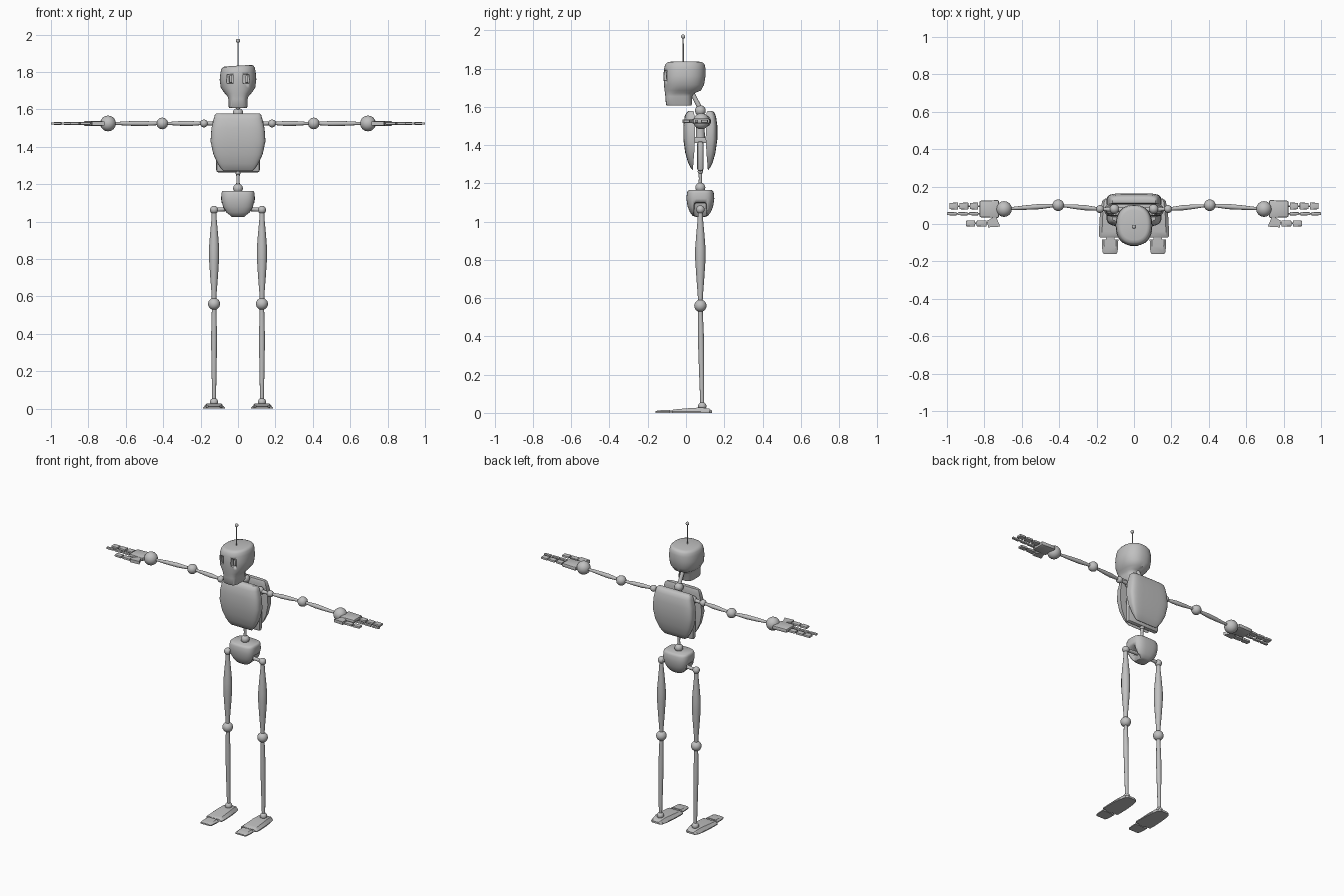
import bpy, bmesh, math
from mathutils import Vector

cube = bpy.data.objects.get("Cube")
if cube:
    bpy.data.objects.remove(cube)

grey = bpy.data.materials.new("light_grey")
grey.use_nodes = True
grey.diffuse_color = (0.53, 0.53, 0.53, 1)
grey.node_tree.nodes["Principled BSDF"].inputs["Base Color"].default_value = grey.diffuse_color
HIP_Y = 0.075
ARM_Z = 1.525


def finish(name, bm, smooth=40):
    bmesh.ops.recalc_face_normals(bm, faces=bm.faces)
    mesh = bpy.data.meshes.new(name)
    bm.to_mesh(mesh)
    bm.free()
    mesh.materials.append(grey)
    obj = bpy.data.objects.new(name, mesh)
    bpy.context.collection.objects.link(obj)
    bpy.ops.object.select_all(action='DESELECT')
    obj.select_set(True)
    bpy.context.view_layer.objects.active = obj
    bpy.ops.object.shade_smooth_by_angle(angle=math.radians(smooth))
    return obj


def skin(name, rings, smooth=40):
    """Joins rings of equal length and caps both ends."""
    bm = bmesh.new()
    rows = [[bm.verts.new(p) for p in ring] for ring in rings]
    n = len(rows[0])
    for a, b in zip(rows, rows[1:]):
        for i in range(n):
            bm.faces.new((a[i], a[(i + 1) % n], b[(i + 1) % n], b[i]))
    bm.faces.new(rows[0])
    bm.faces.new(rows[-1])
    return finish(name, bm, smooth)


def power(v, n):
    return math.copysign(abs(v) ** (2 / n), v)


def oval(z, half_x, front, back, n=2.5, tilt=0, count=40):
    ring = []
    for i in range(count):
        a = math.tau * i / count
        x = half_x * power(math.cos(a), n)
        y = (front + back) / 2 + (back - front) / 2 * power(math.sin(a), n)
        ring.append((x, y, z + tilt * x))
    return ring


def half_oval(z, half_x, inner, outer, n=4, count=24):
    return [(half_x * power(math.cos(math.pi * i / count), n),
             inner + (outer - inner) * power(math.sin(math.pi * i / count), n), z)
            for i in range(count + 1)]


def ball(name, centre, r):
    bm = bmesh.new()
    bmesh.ops.create_uvsphere(bm, u_segments=24, v_segments=14, radius=r)
    bmesh.ops.translate(bm, verts=bm.verts, vec=centre)
    return finish(name, bm, 60)


def limb(name, start, end, profile, count=16):
    """Round bar whose profile lists (fraction along, radius)."""
    start, end = Vector(start), Vector(end)
    turn = (end - start).to_track_quat('Z', 'Y')
    rings = []
    for t, r in profile:
        c = start.lerp(end, t)
        rings.append([c + turn @ Vector((r * math.cos(math.tau * i / count),
                                         r * math.sin(math.tau * i / count), 0))
                      for i in range(count)])
    return skin(name, rings, 50)


def block(name, low, high, bevel=0.004, taper=1.0):
    """Bevelled box; taper scales the y size of its outer x end."""
    low, high = Vector(low), Vector(high)
    bm = bmesh.new()
    bmesh.ops.create_cube(bm, size=1)
    mid, size = (low + high) / 2, high - low
    for v in bm.verts:
        if v.co.x > 0:
            v.co.y *= taper
        v.co = mid + v.co * size
    bmesh.ops.bevel(bm, geom=bm.edges[:], offset=bevel, segments=2, affect='EDGES', profile=0.5)
    return finish(name, bm)


def cut(target, cutter):
    cutter.hide_render = True
    mod = target.modifiers.new("cut", 'BOOLEAN')
    mod.operation, mod.solver, mod.object = 'DIFFERENCE', 'EXACT', cutter
    bpy.context.view_layer.objects.active = target
    bpy.ops.object.modifier_apply(modifier=mod.name)
    bpy.data.objects.remove(cutter)


def mirrored(obj, name):
    """Copies a left part to the right side."""
    bm = bmesh.new()
    bm.from_mesh(obj.data)
    for v in bm.verts:
        v.co.x *= -1
    finish(name, bm, 45)


# Head: narrow jaw flaring into a flat-topped skull, with square eye sockets
head = skin("head", [
    oval(1.607, 0.046, -0.100, 0.028, 3.5), oval(1.613, 0.050, -0.105, 0.031, 3.5),
    oval(1.655, 0.050, -0.108, 0.031, 3.2), oval(1.672, 0.058, -0.110, 0.045, 2.8),
    oval(1.685, 0.070, -0.112, 0.078, 2.5), oval(1.715, 0.092, -0.115, 0.094, 2.4),
    oval(1.76, 0.098, -0.118, 0.102, 2.3, 0.02), oval(1.80, 0.094, -0.115, 0.102, 2.3, 0.05),
    oval(1.820, 0.089, -0.109, 0.098, 2.3, 0.06), oval(1.830, 0.082, -0.100, 0.090, 2.3, 0.06),
    oval(1.834, 0.070, -0.085, 0.075, 2.3, 0.06)])
for s in (-1, 1):
    cx = s * 0.043
    cut(head, block("eye_cutter", (cx - 0.016, -0.15, 1.738), (cx + 0.016, -0.088, 1.788), 0.003))
    block("eye_plate", (cx - 0.004, -0.105, 1.742), (cx + 0.011, -0.08, 1.782), 0.003)
limb("antenna", (0, -0.015, 1.82), (0, -0.015, 1.965), [(0, 0.004), (1, 0.003)], 8)
ball("antenna_tip", (0, -0.015, 1.967), 0.011)
limb("neck", (0, 0.025, 1.685), (0, HIP_Y, 1.59), [(0, 0.012), (1, 0.012)])
ball("neck_base", (0, HIP_Y, 1.58), 0.028)

# Chest: two opposed curved shells around a central frame
levels = [(1.27, 0.075, 0.036, 0.034), (1.285, 0.090, 0.037, 0.022), (1.31, 0.108, 0.039, 0.010),
          (1.36, 0.132, 0.043, -0.004), (1.43, 0.147, 0.047, -0.014), (1.50, 0.142, 0.046, -0.014),
          (1.55, 0.130, 0.044, -0.007), (1.57, 0.124, 0.042, 0.002), (1.578, 0.116, 0.038, 0.012)]
skin("chest_shell", [half_oval(z, w, i, o) for z, w, i, o in levels])
skin("back_shell", [half_oval(z, w, 0.15 - i, 0.15 - o, 5) for z, w, i, o in levels])
block("chest_crossbar", (-0.10, 0.025, 1.41), (0.10, 0.125, 1.44), 0.005)
block("abdomen_plate", (-0.117, 0.058, 1.263), (0.117, 0.092, 1.42), 0.014)
limb("chest_column", (0, HIP_Y, 1.42), (0, HIP_Y, 1.58), [(0, 0.025), (1, 0.018)])

# Waist and pelvis
limb("spine", (0, HIP_Y, 1.17), (0, HIP_Y, 1.28), [(0, 0.012), (0.5, 0.008), (1, 0.012)])
ball("spine_top_joint", (0, HIP_Y, 1.262), 0.014)
ball("spine_base_joint", (0, HIP_Y, 1.178), 0.026)
pelvis = skin("pelvis", [
    oval(1.025, 0.035, 0.05, 0.10, 2.5), oval(1.03, 0.050, 0.035, 0.115, 2.6),
    oval(1.05, 0.070, 0.020, 0.130, 2.8), oval(1.08, 0.084, 0.008, 0.142, 3),
    oval(1.12, 0.090, 0.002, 0.148, 3.2), oval(1.15, 0.089, 0.005, 0.145, 3.2),
    oval(1.16, 0.086, 0.009, 0.141, 3.2), oval(1.165, 0.080, 0.016, 0.134, 3.2)])
for s in (-1, 1):
    cut(pelvis, block("hip_cutter", (s * 0.09 - 0.055, 0.042, 0.98),
                      (s * 0.09 + 0.055, 0.108, 1.10), 0.012))

left = []
# Left leg
hip, knee, ankle = (0.128, HIP_Y, 1.063), (0.128, HIP_Y, 0.56), (0.128, 0.085, 0.035)
left += [
    limb("hip_axle", (0.02, HIP_Y, 1.07), hip, [(0, 0.012), (1, 0.010)]),
    ball("hip_joint", hip, 0.022), ball("knee_joint", knee, 0.032), ball("ankle_joint", ankle, 0.022),
    limb("thigh", hip, knee, [(0, 0.012), (0.1, 0.014), (0.25, 0.021), (0.4, 0.027), (0.52, 0.027),
                              (0.7, 0.021), (0.88, 0.014), (1, 0.011)]),
    limb("shin", knee, ankle, [(0, 0.011), (0.12, 0.013), (0.35, 0.016), (0.6, 0.014), (1, 0.010)])]


def foot_section(y, half, top, low=0.0):
    outline = [(-1, low), (-1, low + 0.006), (-0.72, top), (0.72, top), (1, low + 0.006), (1, low)]
    return [(0.128 + half * u, y, z) for u, z in outline]


left.append(skin("foot", [foot_section(*s) for s in (
    (0.135, 0.028, 0.012), (0.122, 0.042, 0.022), (0.085, 0.050, 0.028), (0.03, 0.056, 0.026),
    (-0.04, 0.059, 0.020), (-0.066, 0.058, 0.017), (-0.072, 0.054, 0.013))], 30))
left.append(skin("toe", [foot_section(*s) for s in (
    (-0.084, 0.044, 0.016), (-0.12, 0.043, 0.015), (-0.15, 0.040, 0.012), (-0.16, 0.034, 0.009))], 30))
left.append(block("toe_hinge", (0.105, -0.09, 0.003), (0.15, -0.06, 0.012), 0.002))

# Left arm
collar, shoulder = (0.105, 0.08, ARM_Z), (0.182, 0.08, ARM_Z)
elbow, wrist = (0.405, 0.10, ARM_Z), (0.695, 0.08, ARM_Z)
arm = [(0, 0.008), (0.15, 0.010), (0.35, 0.014), (0.6, 0.012), (0.85, 0.008), (1, 0.007)]
left += [
    limb("collar_bar", (0, HIP_Y, ARM_Z), shoulder, [(0, 0.012), (0.6, 0.014), (1, 0.008)]),
    ball("collar_joint", collar, 0.026), ball("shoulder_joint", shoulder, 0.021),
    ball("elbow_joint", elbow, 0.031), ball("wrist_joint", wrist, 0.042),
    limb("upper_arm", shoulder, elbow, arm), limb("forearm", elbow, wrist, arm)]

# Left hand: palm, two jointed fingers and a thumb
left.append(block("palm", (0.722, 0.032, 1.512), (0.826, 0.128, 1.538), 0.008, 0.92))


def digit(name, y, half, splits, thick):
    for a, b in zip(splits, splits[1:]):
        left.append(block(name, (a + 0.004, y - half, ARM_Z - thick),
                          (b - 0.004, y + half, ARM_Z + thick), 0.003, 0.88))
    left.append(limb(name + "_pin", (splits[0] - 0.01, y, ARM_Z), (splits[-1] - 0.02, y, ARM_Z),
                     [(0, 0.004), (1, 0.004)], 8))


digit("outer_finger", 0.096, 0.019, (0.829, 0.882, 0.937, 0.99), 0.007)
digit("inner_finger", 0.055, 0.009, (0.829, 0.885, 0.945, 1.004), 0.006)
digit("thumb", 0.003, 0.017, (0.784, 0.846, 0.902), 0.007)
bm = bmesh.new()
base = [(0.715, -0.014), (0.78, -0.018), (0.785, 0.018), (0.755, 0.034), (0.735, 0.034)]
lower = bm.faces.new([bm.verts.new((x, y, ARM_Z - 0.01)) for x, y in base])
up = bmesh.ops.extrude_face_region(bm, geom=[lower])
bmesh.ops.translate(bm, vec=(0, 0, 0.02), verts=[v for v in up["geom"] if isinstance(v, bmesh.types.BMVert)])
left.append(finish("thumb_base", bm))

# Right side
for part in left:
    base_name = part.name
    part.name = "left_" + base_name
    mirrored(part, "right_" + base_name)
